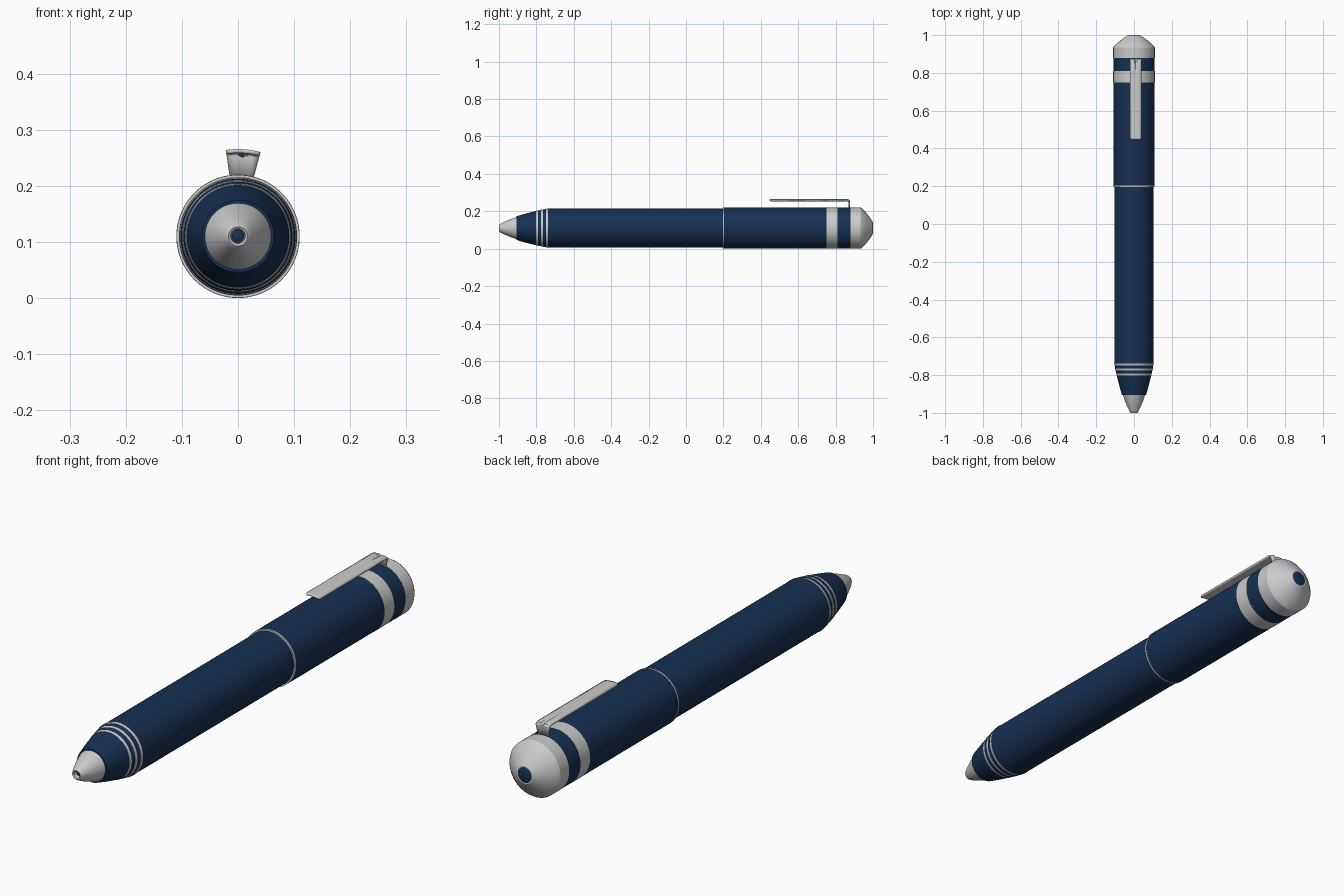
import bpy, bmesh, math

if "Cube" in bpy.data.objects:
    bpy.data.objects.remove(bpy.data.objects["Cube"])

AXIS_Z = 0.11
SEGMENTS = 96

navy = bpy.data.materials.new("navy")
navy.diffuse_color = (0.008, 0.03, 0.085, 1)
navy.use_nodes = True
navy.node_tree.nodes["Principled BSDF"].inputs["Base Color"].default_value = navy.diffuse_color


def finish(name, bm, mat=None, angle=30):
    mesh = bpy.data.meshes.new(name)
    bmesh.ops.recalc_face_normals(bm, faces=bm.faces)
    bm.to_mesh(mesh)
    bm.free()
    ob = bpy.data.objects.new(name, mesh)
    bpy.context.collection.objects.link(ob)
    if mat:
        mesh.materials.append(mat)
    bpy.ops.object.select_all(action='DESELECT')
    ob.select_set(True)
    bpy.context.view_layer.objects.active = ob
    bpy.ops.object.shade_smooth_by_angle(angle=math.radians(angle))
    return ob


def lathe(name, profile, mat=None):
    """Revolve (y, radius) points around the pen's axis."""
    bm = bmesh.new()
    verts = [bm.verts.new((0, y, AXIS_Z + r)) for y, r in profile]
    edges = [bm.edges.new(p) for p in zip(verts, verts[1:])]
    bmesh.ops.spin(bm, geom=verts + edges, cent=(0, 0, AXIS_Z), axis=(0, 1, 0),
                   angle=math.tau, steps=SEGMENTS)
    bmesh.ops.remove_doubles(bm, verts=bm.verts, dist=1e-5)
    return finish(name, bm, mat)


# Metal tip with a rounded rim, and the refill seen in its hole
lathe("tip", [(-0.905, 0.0), (-0.905, 0.059), (-0.94, 0.047), (-0.97, 0.034),
              (-0.988, 0.025), (-0.997, 0.020), (-1.0, 0.017), (-0.997, 0.013),
              (-0.98, 0.011)])
lathe("refill", [(-0.98, 0.012), (-0.985, 0.0)], navy)

# Tapered grip section, then the barrel
def taper(y):
    t = (y + 0.905) / 0.165
    return 0.064 + 0.040 * (1.25 * t - 0.25 * t * t)

lathe("grip", [(-0.905, 0.0)] + [(-0.905 + 0.165 * i / 8, taper(-0.905 + 0.165 * i / 8))
                                 for i in range(9)], navy)
lathe("barrel", [(-0.74, 0.104), (0.22, 0.104)], navy)

# Three thin rings round the grip
for i, y in enumerate((-0.797, -0.77, -0.743)):
    a, b = y - 0.005, y + 0.005
    lathe(f"grip_ring_{i + 1}", [(a, taper(a) - 0.004), (a, taper(a) + 0.001),
                                 (b, taper(b) + 0.001), (b, taper(b) - 0.004)])

# Cap: lip, blue sleeve, wide band, blue collar, metal crown, end jewel
R = 0.1095
lathe("cap_lip", [(0.197, 0.102), (0.197, R), (0.204, R)])
lathe("cap_sleeve", [(0.204, R), (0.75, R)], navy)
lathe("cap_band", [(0.75, R - 0.004), (0.75, 0.11), (0.81, 0.11), (0.81, R - 0.004)])
lathe("cap_collar", [(0.81, R), (0.88, R)], navy)
lathe("cap_crown", [(0.88, R - 0.005), (0.88, 0.11), (0.934, 0.11), (0.942, 0.105),
                    (0.962, 0.084), (0.98, 0.061), (0.992, 0.043), (0.998, 0.034),
                    (0.998, 0.029)])
lathe("crown_jewel", [(0.998, 0.030), (1.0, 0.026), (1.0, 0.0)], navy)

# Clip: a thin curved strip bent down to the cap, with a tapering groove
columns = (-1, -0.6, -0.25, 0, 0.25, 0.6, 1)
rows = [(0.447, 0.152), (0.455, 0.152), (0.68, 0.152), (0.78, 0.152), (0.862, 0.152),
        (0.870, 0.150), (0.873, 0.145), (0.873, 0.105)]
bm = bmesh.new()
grid = []
for k, (y, r) in enumerate(rows):
    line = []
    for c in columns:
        ang = math.radians(3.5 + 11.5 * c * (0.85 if k == 0 else 1))
        groove = {3: 0.003, 4: 0.006, 5: 0.006}.get(k, 0) if abs(c) < 0.1 else 0
        rad = r - groove
        line.append(bm.verts.new((rad * math.sin(ang), y, AXIS_Z + rad * math.cos(ang))))
    grid.append(line)
for p, q in zip(grid, grid[1:]):
    for i in range(len(columns) - 1):
        bm.faces.new((p[i], p[i + 1], q[i + 1], q[i]))
clip = finish("clip", bm)
solid = clip.modifiers.new("thickness", 'SOLIDIFY')
solid.thickness = 0.007
solid.offset = 0
